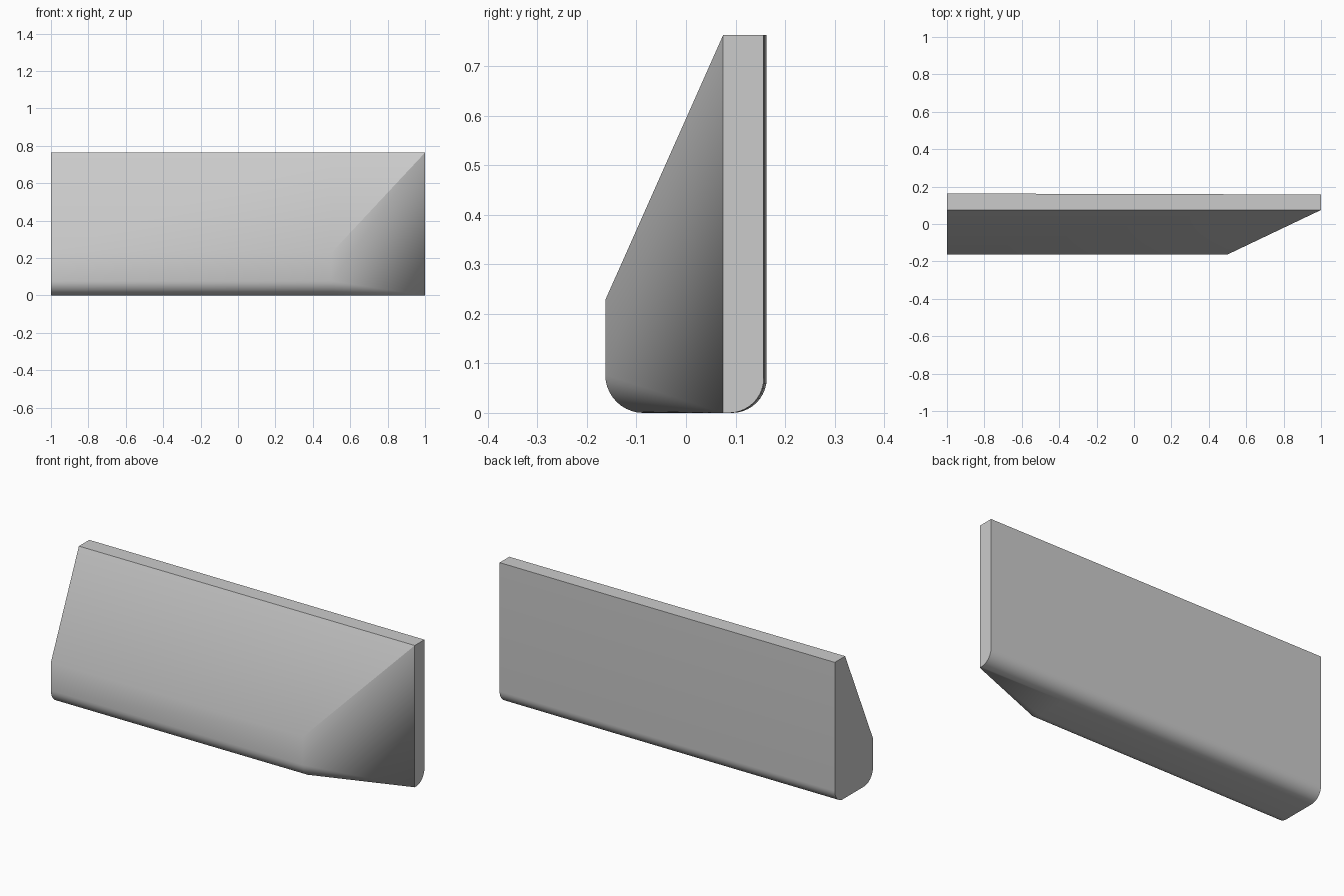
import bpy, bmesh
from math import sin, cos, pi

cube = bpy.data.objects.get("Cube")
if cube:
    bpy.data.objects.remove(cube)

grey = bpy.data.materials.new("light grey")
grey.use_nodes = True
colour = (0.6, 0.6, 0.6, 1)
grey.diffuse_color = colour
grey.node_tree.nodes["Principled BSDF"].inputs["Base Color"].default_value = colour

HEIGHT, SHOULDER, FRONT, LIP, STEPS = 0.763, 0.228, -0.163, 0.075, 10


def section(back, tapered):
    """Side profile as (y, z); the tapered one folds its front onto the lip."""
    arc = [i / STEPS * pi / 2 for i in range(STEPS + 1)]
    r = 0.07
    points = [(back, HEIGHT)]
    points += [(back - r + r * cos(a), r - r * sin(a)) for a in arc]
    r = 0.077
    if tapered:
        points += [(LIP, 0)] * len(arc) + [(LIP, HEIGHT)] * 2
    else:
        points += [(FRONT + r - r * sin(a), r - r * cos(a)) for a in arc]
        points += [(FRONT, SHOULDER), (LIP, HEIGHT)]
    return points


# Wedge body: straight run, then a tapered end
bm = bmesh.new()
rings = []
for x, back, tapered in ((-1, 0.163, False), (0.5, 0.159, False), (1, 0.157, True)):
    rings.append([bm.verts.new((x, y, z)) for y, z in section(back, tapered)])
for a, b in zip(rings, rings[1:]):
    for i in range(len(a)):
        j = (i + 1) % len(a)
        bm.faces.new((a[i], a[j], b[j], b[i]))
bm.faces.new(rings[0])
bm.faces.new(rings[-1])
bmesh.ops.remove_doubles(bm, verts=bm.verts, dist=0.0005)
bmesh.ops.recalc_face_normals(bm, faces=bm.faces)

mesh = bpy.data.meshes.new("wedge_panel")
bm.to_mesh(mesh)
bm.free()
mesh.materials.append(grey)
panel = bpy.data.objects.new("wedge_panel", mesh)
bpy.context.collection.objects.link(panel)

# Smooth shading with sharp ends
bpy.ops.object.select_all(action="DESELECT")
panel.select_set(True)
bpy.context.view_layer.objects.active = panel
bpy.ops.object.shade_smooth_by_angle(angle=pi / 6)
